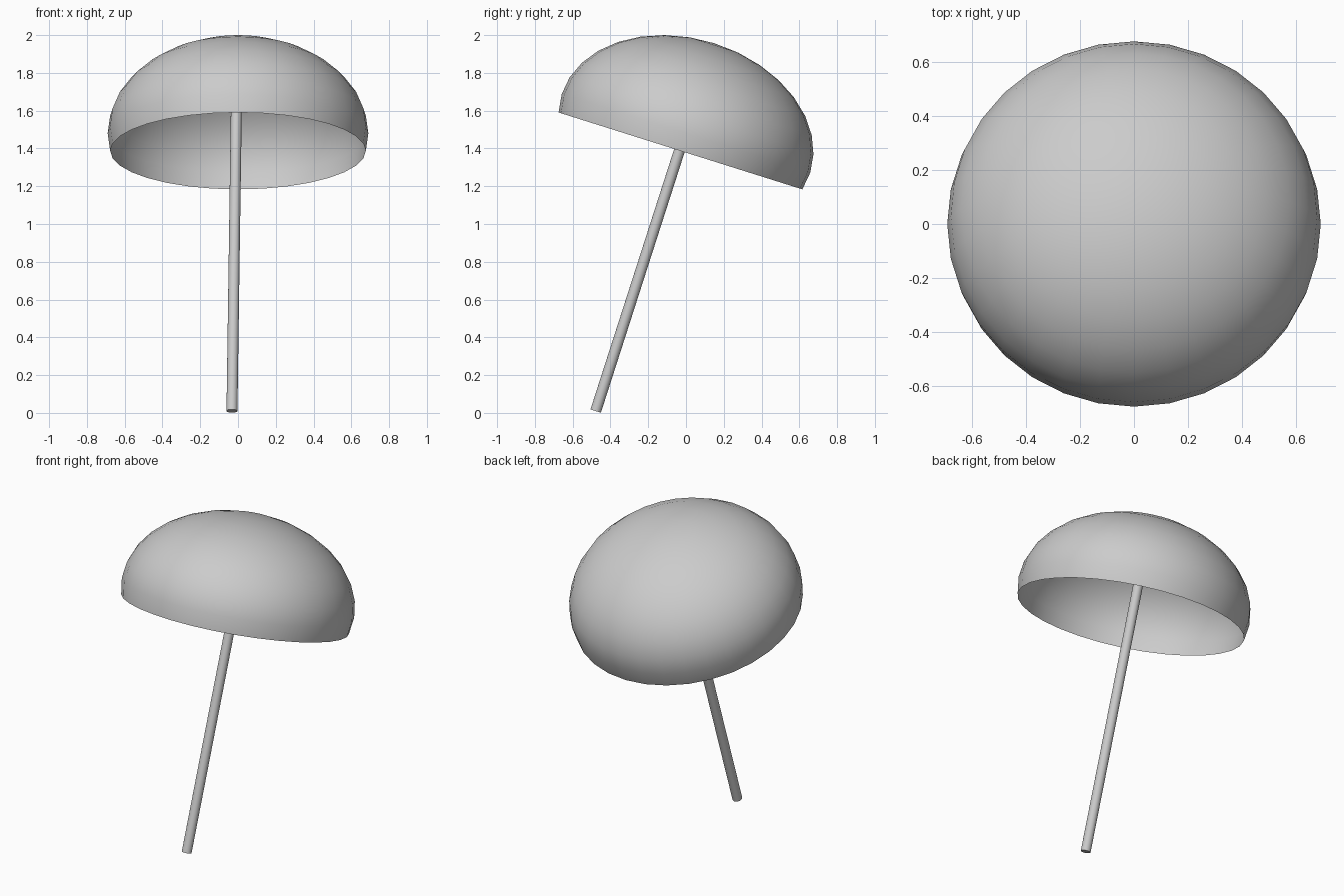
import bpy, bmesh, math
from mathutils import Vector

if "Cube" in bpy.data.objects:
    bpy.data.objects.remove(bpy.data.objects["Cube"])

TILT = math.radians(17.5)

# Canopy: flattened sphere cut one ring below its equator, tilted backwards
bm = bmesh.new()
bmesh.ops.create_uvsphere(bm, u_segments=32, v_segments=16, radius=1)
bmesh.ops.delete(bm, geom=[v for v in bm.verts if v.co.z < -0.25], context='VERTS')
mesh = bpy.data.meshes.new("canopy")
bm.to_mesh(mesh)
bm.free()
mesh.shade_smooth()
canopy = bpy.data.objects.new("canopy", mesh)
canopy.scale = (0.69, 0.69, 0.50)
canopy.rotation_euler = (-TILT, 0, 0)
canopy.location = (0, 0, 1.48)
bpy.context.collection.objects.link(canopy)

# Shaft: thin rod running from the ground end up to the inside of the crown
start = Vector((-0.032, -0.478, 0.01))
end = Vector((-0.004, 0.144, 1.945))
axis = end - start
bpy.ops.mesh.primitive_cylinder_add(vertices=32, radius=0.029, depth=axis.length,
                                    location=(start + end) / 2)
shaft = bpy.context.object
shaft.name = "shaft"
shaft.rotation_euler = axis.to_track_quat('Z', 'Y').to_euler()
bpy.ops.object.shade_smooth_by_angle(angle=math.radians(40))
